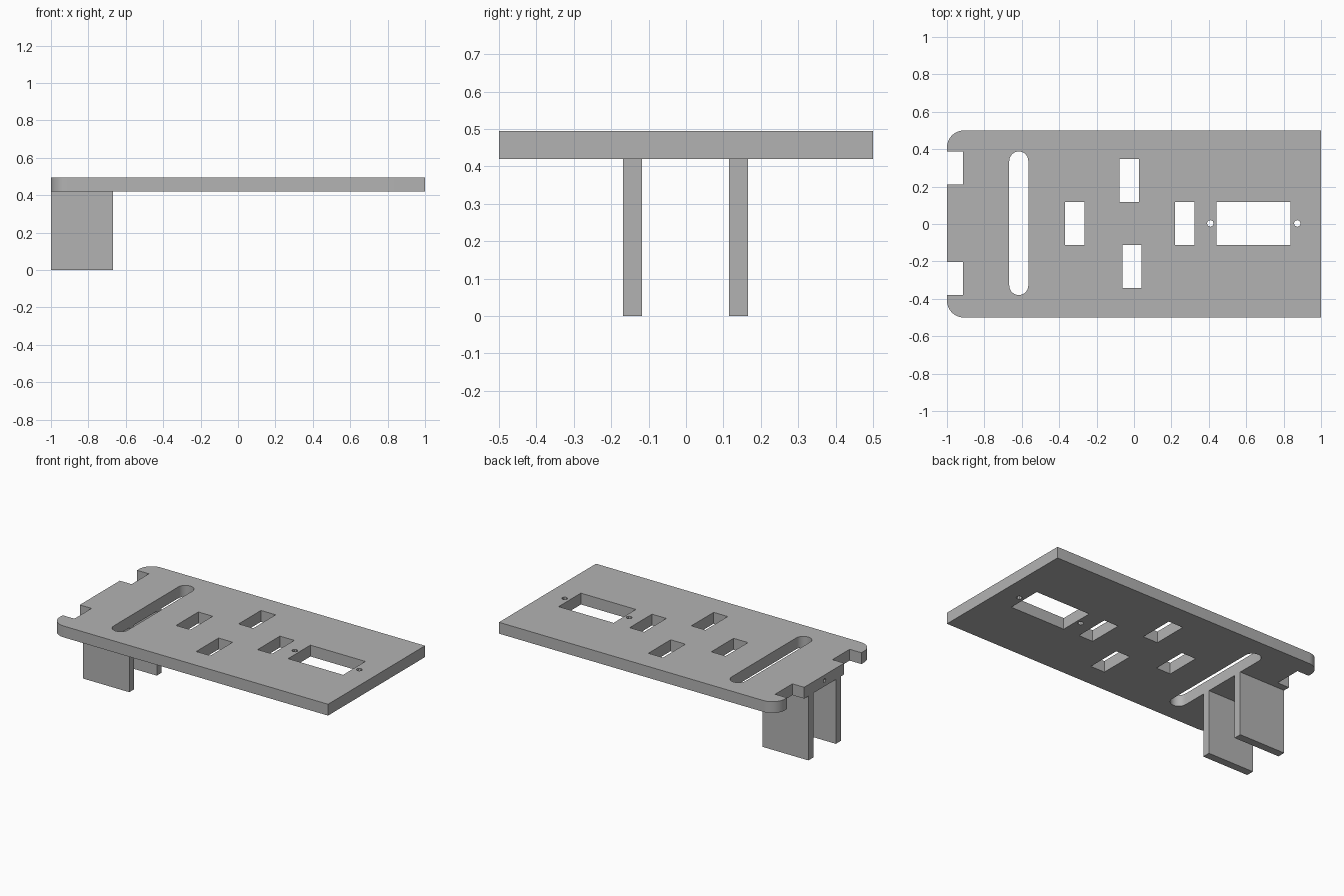
import bpy, bmesh, math
from mathutils import Vector

default = bpy.data.objects.get("Cube")
if default:
    bpy.data.objects.remove(default, do_unlink=True)

PLATE_BOTTOM, PLATE_TOP = 0.42, 0.494

grey = bpy.data.materials.new("plain grey")
grey.use_nodes = True
COLOUR = (0.45, 0.45, 0.45, 1)
grey.diffuse_color = COLOUR
grey.node_tree.nodes["Principled BSDF"].inputs["Base Color"].default_value = COLOUR


def arc(cx, cy, r, start, end, steps):
    """Points along a circular arc, angles in degrees."""
    angles = [math.radians(start + (end - start) * i / steps) for i in range(steps + 1)]
    return [(cx + r * math.cos(a), cy + r * math.sin(a)) for a in angles]


def rect(x0, x1, y0, y1):
    return [(x0, y0), (x1, y0), (x1, y1), (x0, y1)]


def prism(bm, outline, z0, z1):
    """Extrude a counter-clockwise outline from z0 to z1."""
    base = [bm.verts.new((x, y, z0)) for x, y in outline]
    top = [bm.verts.new((x, y, z1)) for x, y in outline]
    bm.faces.new(base[::-1])
    bm.faces.new(top)
    n = len(outline)
    for i in range(n):
        j = (i + 1) % n
        bm.faces.new((base[i], base[j], top[j], top[i]))
    return base + top


def finish(bm, name):
    mesh = bpy.data.meshes.new(name)
    bm.to_mesh(mesh)
    bm.free()
    mesh.materials.append(grey)
    obj = bpy.data.objects.new(name, mesh)
    bpy.context.collection.objects.link(obj)
    return obj


# Base plate: rounded corners and two open notches at the -x end
R = 0.09
outline = [(1, -0.5), (1, 0.5)]
outline += arc(-1 + R, 0.5 - R, R, 90, 180, 10)
for y0, y1 in ((0.21, 0.388), (-0.38, -0.203)):
    outline += [(-1, y1), (-0.915, y1), (-0.915, y0), (-1, y0)]
outline += arc(-1 + R, -0.5 + R, R, 180, 270, 10)
bm = bmesh.new()
prism(bm, outline, PLATE_BOTTOM, PLATE_TOP)
plate = finish(bm, "base_plate")

# Openings cut through the plate
openings = [
    rect(-0.369, -0.265, -0.112, 0.118),
    rect(-0.078, 0.028, 0.118, 0.348),
    rect(-0.062, 0.04, -0.342, -0.112),
    rect(0.22, 0.324, -0.112, 0.118),
    rect(0.44, 0.837, -0.112, 0.118),
]
# Long rounded slot
openings.append(arc(-0.616, 0.337, 0.051, 0, 180, 12) + arc(-0.616, -0.329, 0.051, 180, 360, 12))
# Screw holes beside the large opening
for x in (0.408, 0.873):
    openings.append(arc(x, 0.003, 0.018, 0, 315, 7))

bm = bmesh.new()
for shape in openings:
    prism(bm, shape, PLATE_BOTTOM - 0.1, PLATE_TOP + 0.1)
# Pilot hole drilled into the end face
pilot = prism(bm, arc(0, 0, 0.013, 0, 315, 7), -0.1, 0.15)
for v in pilot:
    v.co = Vector((-1 + v.co.z, v.co.x, 0.457 + v.co.y))
bmesh.ops.recalc_face_normals(bm, faces=bm.faces)
cutter = finish(bm, "opening_cutter")
cutter.hide_render = True

bpy.ops.object.select_all(action="DESELECT")
bpy.context.view_layer.objects.active = plate
plate.select_set(True)
cut = plate.modifiers.new("openings", "BOOLEAN")
cut.operation = "DIFFERENCE"
cut.solver = "EXACT"
cut.object = cutter
bpy.ops.object.modifier_apply(modifier=cut.name)
bpy.data.objects.remove(cutter, do_unlink=True)
bpy.ops.object.shade_smooth_by_angle(angle=math.radians(30))

# Two upright fins under the -x end
for name, y0, y1 in (("left_fin", 0.115, 0.166), ("right_fin", -0.168, -0.117)):
    bm = bmesh.new()
    prism(bm, rect(-1, -0.667, y0, y1), 0, PLATE_BOTTOM)
    finish(bm, name)
